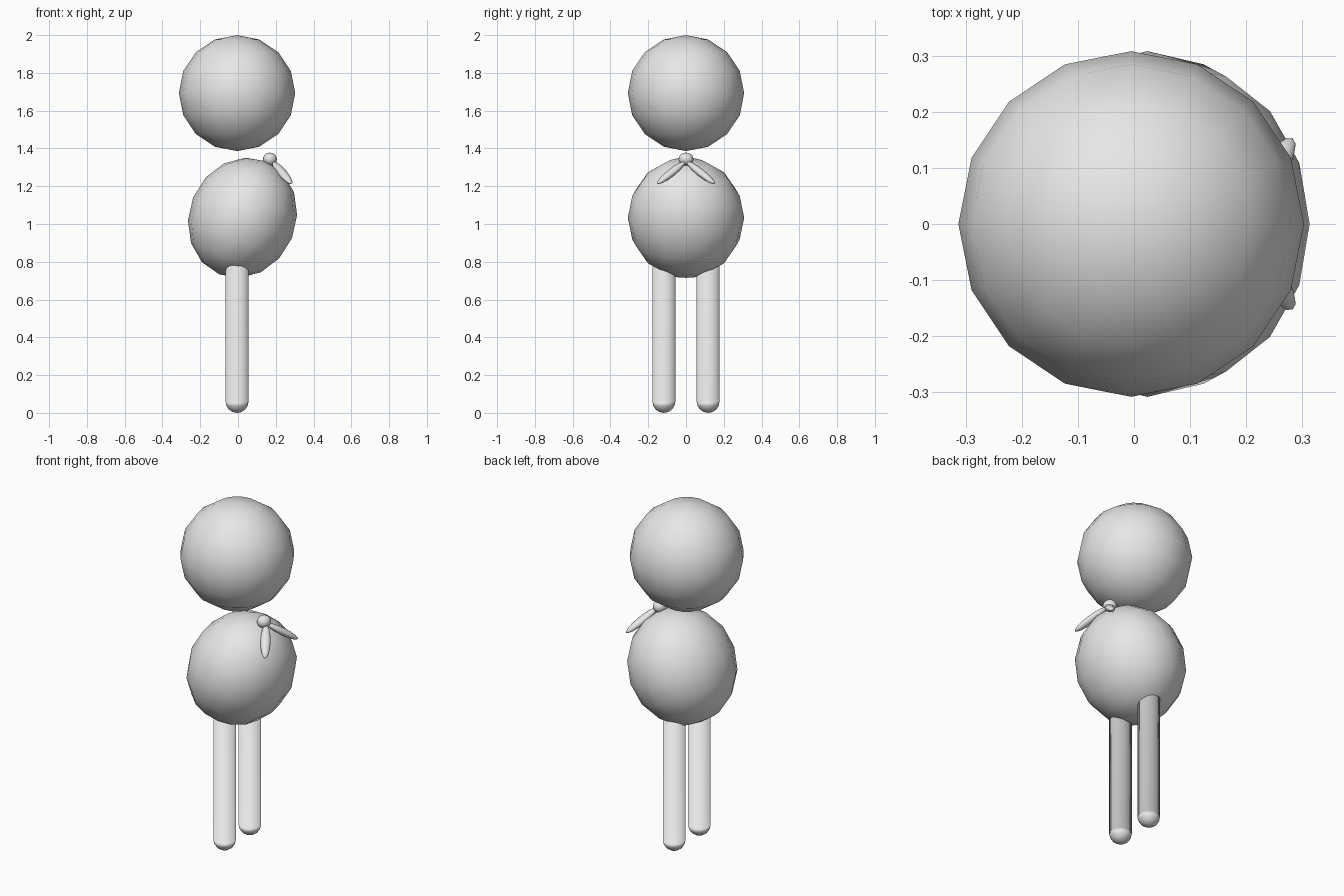
import bpy, bmesh, math
from mathutils import Matrix, Vector

if "Cube" in bpy.data.objects:
    bpy.data.objects.remove(bpy.data.objects["Cube"])

grey = bpy.data.materials.new("plain_grey")
grey.diffuse_color = (0.8, 0.8, 0.8, 1)
grey.use_nodes = True
grey.node_tree.nodes["Principled BSDF"].inputs["Base Color"].default_value = grey.diffuse_color


def finish(name, bm, matrix):
    """Turn a bmesh into a smooth grey object."""
    bm.transform(matrix)
    bmesh.ops.recalc_face_normals(bm, faces=bm.faces)
    for f in bm.faces:
        f.smooth = True
    mesh = bpy.data.meshes.new(name)
    bm.to_mesh(mesh)
    bm.free()
    mesh.materials.append(grey)
    obj = bpy.data.objects.new(name, mesh)
    bpy.context.collection.objects.link(obj)
    return obj


def ellipsoid(name, centre, radii, rotation=Matrix()):
    bm = bmesh.new()
    bmesh.ops.create_uvsphere(bm, u_segments=16, v_segments=8, radius=1)
    return finish(name, bm, Matrix.Translation(centre) @ rotation @ Matrix.Diagonal((*radii, 1)))


def capsule(name, centre, radius, height):
    """Sphere split at the equator, its halves moved apart."""
    bm = bmesh.new()
    bmesh.ops.create_uvsphere(bm, u_segments=16, v_segments=8, radius=radius)
    bmesh.ops.bisect_plane(bm, geom=bm.verts[:] + bm.edges[:] + bm.faces[:],
                           plane_co=(0, 0, 0), plane_no=(0, 0, 1), clear_outer=True)
    rim = [e for e in bm.edges if e.is_boundary]
    new = bmesh.ops.extrude_edge_only(bm, edges=rim)["geom"]
    top = [v for v in new if isinstance(v, bmesh.types.BMVert)]
    bmesh.ops.translate(bm, verts=top, vec=(0, 0, height - radius))
    bmesh.ops.contextual_create(bm, geom=[e for e in new if isinstance(e, bmesh.types.BMEdge)])
    return finish(name, bm, Matrix.Translation(centre) @ Matrix.Translation((0, 0, radius)))


# Head and forward-leaning body
ellipsoid("head", (-0.005, 0, 1.693), (0.308, 0.308, 0.307))
ellipsoid("body", (0.024, 0, 1.033), (0.283, 0.308, 0.324),
          Matrix.Rotation(math.radians(22.5), 4, "Y"))

# Bow knot
ellipsoid("bow_knot", (0.169, 0, 1.343), (0.037, 0.04, 0.035))

for side, label in ((-1, "right"), (1, "left")):
    # Legs, with rounded feet and tops buried in the body
    capsule("leg_" + label, (-0.005, side * 0.117, 0), 0.061, 0.88)
    # Bow tails, slim ellipsoids spreading down from the knot
    start = Vector((0.185, side * 0.005, 1.33))
    tip = Vector((0.283, side * 0.152, 1.213))
    aim = (tip - start).to_track_quat("Z", "X").to_matrix().to_4x4()
    ellipsoid("bow_tail_" + label, (start + tip) / 2,
              (0.02, 0.027, (tip - start).length / 2), aim)
